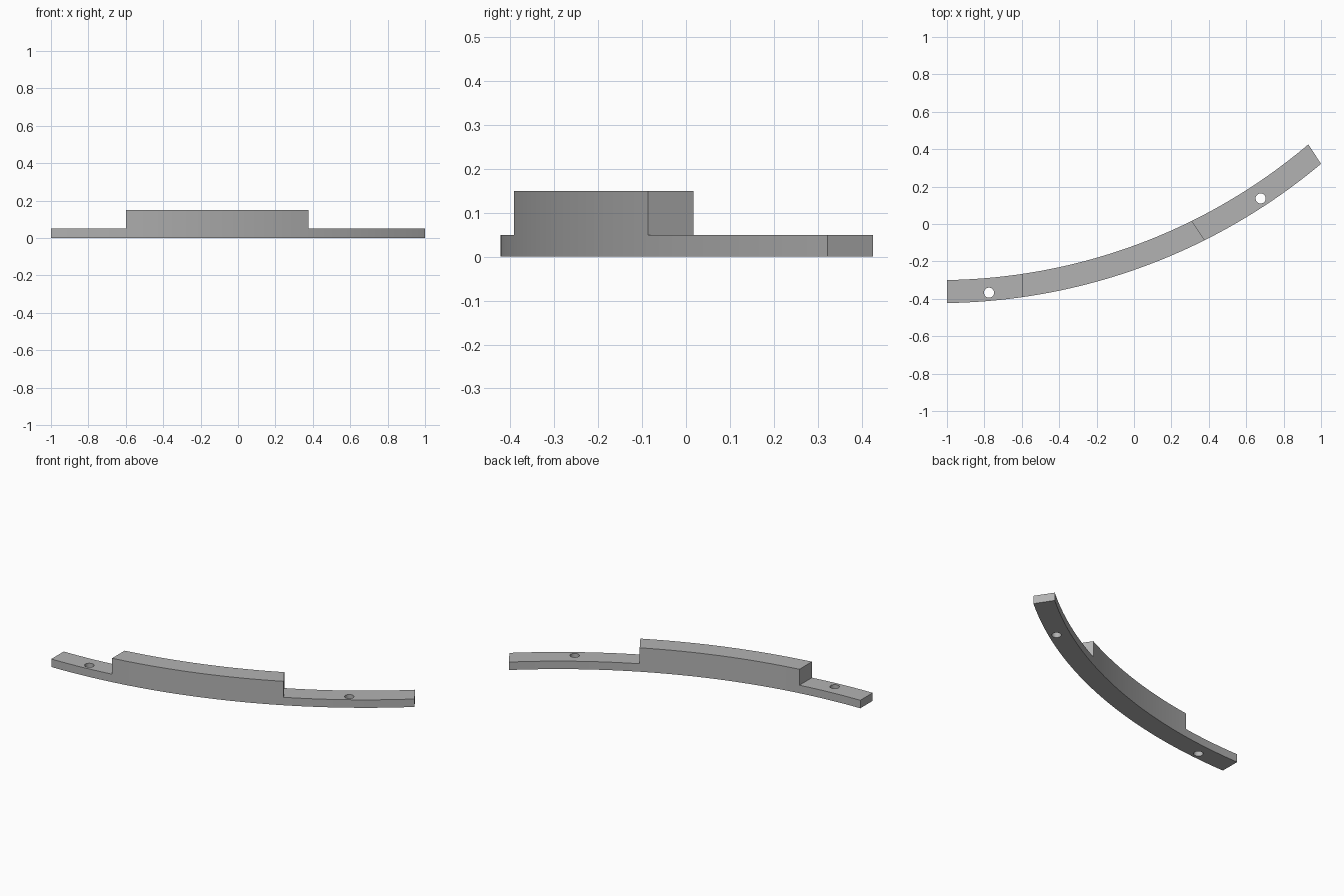
import bpy, bmesh
from math import asin, sin, cos, radians
from mathutils import Matrix, Vector

if "Cube" in bpy.data.objects:
    bpy.data.objects.remove(bpy.data.objects["Cube"])

CENTRE = Vector((-1.047, 2.762))      # centre of the curved bar
R_OUT, R_IN, R_HOLE = 3.185, 3.062, 3.141
TAB, TOP = 0.05, 0.15                 # tab and block heights

grey = bpy.data.materials.new("grey")
grey.use_nodes = True
colour = (0.45, 0.45, 0.45, 1)
grey.diffuse_color = colour
grey.node_tree.nodes["Principled BSDF"].inputs["Base Color"].default_value = colour


def make_object(name, bm):
    bmesh.ops.recalc_face_normals(bm, faces=bm.faces[:])
    mesh = bpy.data.meshes.new(name)
    bm.to_mesh(mesh)
    bm.free()
    mesh.materials.append(grey)
    obj = bpy.data.objects.new(name, mesh)
    bpy.context.collection.objects.link(obj)
    return obj


def arc(radius, x0, x1, steps=64):
    a0, a1 = (asin((x - CENTRE.x) / radius) for x in (x0, x1))
    angles = [a0 + (a1 - a0) * i / steps for i in range(steps + 1)]
    return [(CENTRE.x + radius * sin(a), CENTRE.y - radius * cos(a)) for a in angles]


def box_cutter(corner, angle, side):
    """Box above tab height, reaching sideways from a cut line."""
    bm = bmesh.new()
    place = (Matrix.Translation((*corner, TAB + 0.5)) @ Matrix.Rotation(angle, 4, 'Z')
             @ Matrix.Translation((side, 0, 0)) @ Matrix.Diagonal((2, 2, 1, 1)))
    bmesh.ops.create_cube(bm, size=1, matrix=place)
    return make_object("tab_cutter", bm)


def hole_cutter(x):
    bm = bmesh.new()
    y = CENTRE.y - (R_HOLE ** 2 - (x - CENTRE.x) ** 2) ** 0.5
    bmesh.ops.create_cone(bm, cap_ends=True, segments=32, radius1=0.027, radius2=0.027,
                          depth=1, matrix=Matrix.Translation((x, y, 0)))
    return make_object("hole_cutter", bm)


# Curved bar at full height
bm = bmesh.new()
outline = arc(R_OUT, -1, 1) + arc(R_IN, -1, 0.932)[::-1]
face = bm.faces.new([bm.verts.new((x, y, 0)) for x, y in outline])
raised = bmesh.ops.extrude_face_region(bm, geom=[face])["geom"]
bmesh.ops.translate(bm, vec=(0, 0, TOP),
                    verts=[g for g in raised if isinstance(g, bmesh.types.BMVert)])
bar = make_object("curved_bar", bm)

# Lower both ends to tabs and drill the screw holes
cutters = [box_cutter((-0.6, -0.35), 0, -1),
           box_cutter((0.378, -0.087), radians(33.4), 1),
           hole_cutter(-0.775), hole_cutter(0.677)]
bpy.context.view_layer.objects.active = bar
for cutter in cutters:
    cutter.hide_render = True
    mod = bar.modifiers.new("cut", 'BOOLEAN')
    mod.operation, mod.solver, mod.object = 'DIFFERENCE', 'EXACT', cutter
    bpy.ops.object.modifier_apply(modifier=mod.name)
    bpy.data.objects.remove(cutter)

# Smooth curved walls with crisp edges
bpy.ops.object.select_all(action='DESELECT')
bar.select_set(True)
bpy.ops.object.shade_smooth_by_angle(angle=radians(30))
